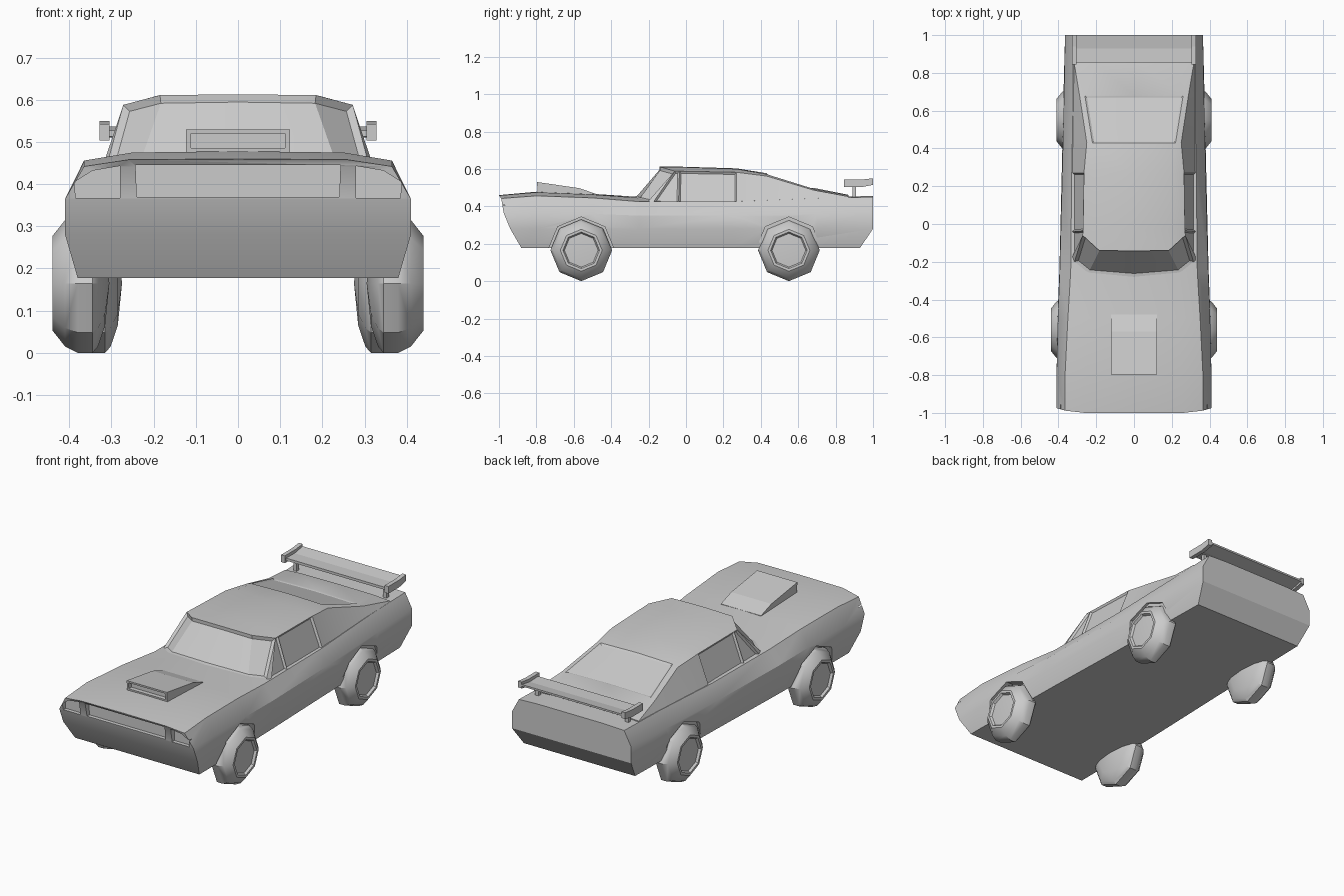
import bpy, bmesh, math

if "Cube" in bpy.data.objects:
    bpy.data.objects.remove(bpy.data.objects["Cube"])


def finish(name, bm, angle=30):
    bmesh.ops.recalc_face_normals(bm, faces=bm.faces[:])
    mesh = bpy.data.meshes.new(name)
    bm.to_mesh(mesh)
    bm.free()
    ob = bpy.data.objects.new(name, mesh)
    bpy.context.collection.objects.link(ob)
    if angle:
        smooth(ob, angle)
    return ob


def smooth(ob, angle=30):
    bpy.ops.object.select_all(action='DESELECT')
    bpy.context.view_layer.objects.active = ob
    ob.select_set(True)
    bpy.ops.object.shade_smooth_by_angle(angle=math.radians(angle))


def loft(rows):
    """Closed, mirrored loft; each row is a half section from the bottom edge to the centre."""
    bm = bmesh.new()
    rings = []
    for half in rows:
        full = half + [(-x, y, z) for x, y, z in half[-2::-1]]
        rings.append([bm.verts.new(p) for p in full])
    n = len(rings[0])
    grid = [[bm.faces.new((a[i], a[(i + 1) % n], b[(i + 1) % n], b[i])) for i in range(n)]
            for a, b in zip(rings, rings[1:])]
    for ring in (rings[0], rings[-1]):
        for i in range(n // 2):
            quad = [ring[i], ring[i + 1], ring[n - 2 - i], ring[n - 1 - i]]
            bm.faces.new(list(dict.fromkeys(quad)))
    bmesh.ops.recalc_face_normals(bm, faces=bm.faces[:])
    return bm, grid


def prism(name, pts, axis, a, b):
    """Extrude a profile along X (points are y,z) or Y (points are x,z)."""
    bm = bmesh.new()
    place = (lambda p, d: (d, p[0], p[1])) if axis == 'X' else (lambda p, d: (p[0], d, p[1]))
    va, vb = [[bm.verts.new(place(p, d)) for p in pts] for d in (a, b)]
    n = len(pts)
    bm.faces.new(va)
    bm.faces.new(vb[::-1])
    for i in range(n):
        bm.faces.new((va[i], vb[i], vb[(i + 1) % n], va[(i + 1) % n]))
    return finish(name, bm, 0)


def lathe(name, profile, x, y, z, side, n=8):
    """Spin (inward offset, radius) points around an X axis."""
    bm = bmesh.new()
    rings = []
    for t, r in profile:
        count = n if r else 1
        rings.append([bm.verts.new((side * (x - t), y + r * math.sin(2 * math.pi * k / n),
                                    z + r * math.cos(2 * math.pi * k / n))) for k in range(count)])
    for a, b in zip(rings, rings[1:]):
        for k in range(n):
            j = (k + 1) % n
            loop = [a[k % len(a)], a[j % len(a)], b[j % len(b)], b[k % len(b)]]
            bm.faces.new(list(dict.fromkeys(loop)))
    return finish(name, bm)


def cut(ob, cutter):
    cutter.hide_render = True
    mod = ob.modifiers.new("cut", 'BOOLEAN')
    mod.operation, mod.solver, mod.object = 'DIFFERENCE', 'EXACT', cutter
    bpy.context.view_layer.objects.active = ob
    bpy.ops.object.modifier_apply(modifier=mod.name)
    bpy.data.objects.remove(cutter)


# Lower body: y, sill x, lower x, upper x, upper z, shoulder x, z, deck x, z, centre z
stations = [
    (-1.00, .380, .410, .410, .365, .365, .442, .260, .458, .460),
    (-0.80, .380, .410, .410, .365, .365, .456, .250, .475, .478),
    (-0.50, .375, .405, .403, .360, .350, .445, .240, .463, .467),
    (-0.25, .370, .395, .393, .350, .335, .425, .240, .445, .450),
    (0.25, .355, .383, .380, .350, .330, .425, .200, .440, .440),
    (0.70, .345, .373, .370, .360, .322, .443, .200, .450, .450),
    (1.00, .340, .365, .365, .370, .322, .450, .200, .455, .455)]
nose = [.12, .06, .025, .012, 0, 0]
tail = [-.07, 0, 0, 0, 0, 0]
rows = []
for y, xb, xl, xu, zu, xs, zs, xd, zd, zc in stations:
    off = nose if y == -1 else tail if y == 1 else [0] * 6
    half = [(xb, .177), (xl, .28), (xu, zu), (xs, zs), (xd, zd), (0, zc)]
    rows.append([(x, y + o, z) for (x, z), o in zip(half, off)])
body = finish("body", loft(rows)[0], 0)

# Recessed grille, headlights and wheel arches
grille = [(-.24, .37), (.24, .37), (.243, .445), (-.243, .445)]
cut(body, prism("grille_cutter", grille, 'Y', -1.1, -.955))
lamp = [(.28, .367), (.385, .367), (.388, .405), (.345, .432), (.28, .443)]
for s in (-1, 1):
    cut(body, prism("headlight_cutter", [(s * x, z) for x, z in lamp], 'Y', -1.1, -.955))
    for y in (-.56, .55):
        cut(body, lathe("arch_cutter", [(0, 0), (0, .178), (.14, .178), (.14, 0)], .5, y, .165, s))
smooth(body)

# Cabin: rows run from windshield base to rear deck (belt, roof edge, roof top, centre)
cabin_rows = [
    [(.330, -.20, .415), (.315, -.20, .430), (.240, -.26, .445), (0, -.28, .452)],
    [(.330, -.18, .415), (.272, -.06, .588), (.185, -.14, .611), (0, -.143, .613)],
    [(.331, -.04, .415), (.270, -.035, .588), (.190, -.03, .610), (0, -.03, .612)],
    [(.330, .27, .415), (.265, .27, .582), (.200, .27, .600), (0, .27, .603)],
    [(.325, .43, .430), (.250, .43, .562), (.220, .43, .572), (0, .43, .577)],
    [(.322, .68, .440), (.288, .68, .487), (.260, .68, .494), (0, .68, .499)],
    [(.322, .87, .440), (.320, .87, .452), (.220, .87, .459), (0, .87, .461)]]
bm, grid = loft(cabin_rows)
# Windshield, rear window and side windows are inset and pushed in
bmesh.ops.inset_region(bm, faces=grid[0][1:5], thickness=.014, depth=-.012, use_even_offset=True)
bmesh.ops.inset_region(bm, faces=grid[4][2:4], thickness=.01, depth=-.006, use_even_offset=True)
sides = [grid[r][c] for r in (1, 2) for c in (0, 5)]
bmesh.ops.inset_individual(bm, faces=sides, thickness=.009, depth=-.01, use_even_offset=True)
finish("cabin", bm, 25)

# Hood scoop with a front opening
scoop = prism("hood_scoop", [(-.79, .44), (-.797, .53), (-.57, .497), (-.48, .466), (-.48, .44)],
              'X', -.123, .123)
cut(scoop, prism("scoop_cutter", [(-.112, .486), (.112, .486), (.112, .52), (-.112, .52)],
                 'Y', -.9, -.77))

# Rear wing: blade, end plates and posts
prism("wing_blade", [(.855, .513), (.93, .511), (1, .527), (1, .537), (.93, .525), (.855, .527)],
      'X', -.31, .31)
plate = [(.845, .503), (.94, .503), (1, .515), (1, .55), (.94, .543), (.845, .543)]
post = [(.89, .44), (.91, .44), (.91, .52), (.89, .52)]
for s, side in ((-1, "left"), (1, "right")):
    prism("wing_plate_" + side, plate, 'X', s * .305, s * .328)
    prism("wing_post_" + side, post, 'X', s * .265, s * .285)

# Octagonal wheels with a recessed hub and domed inner side
tyre = [(.006, 0), (.012, .09), (0, .098), (0, .112), (.03, .15), (.06, .165),
        (.095, .165), (.108, .15), (.125, .1), (.135, 0)]
for s, side in ((-1, "left"), (1, "right")):
    lathe("front_wheel_" + side, tyre, .44, -.56, .165, s)
    lathe("rear_wheel_" + side, tyre, .41, .55, .165, s)
